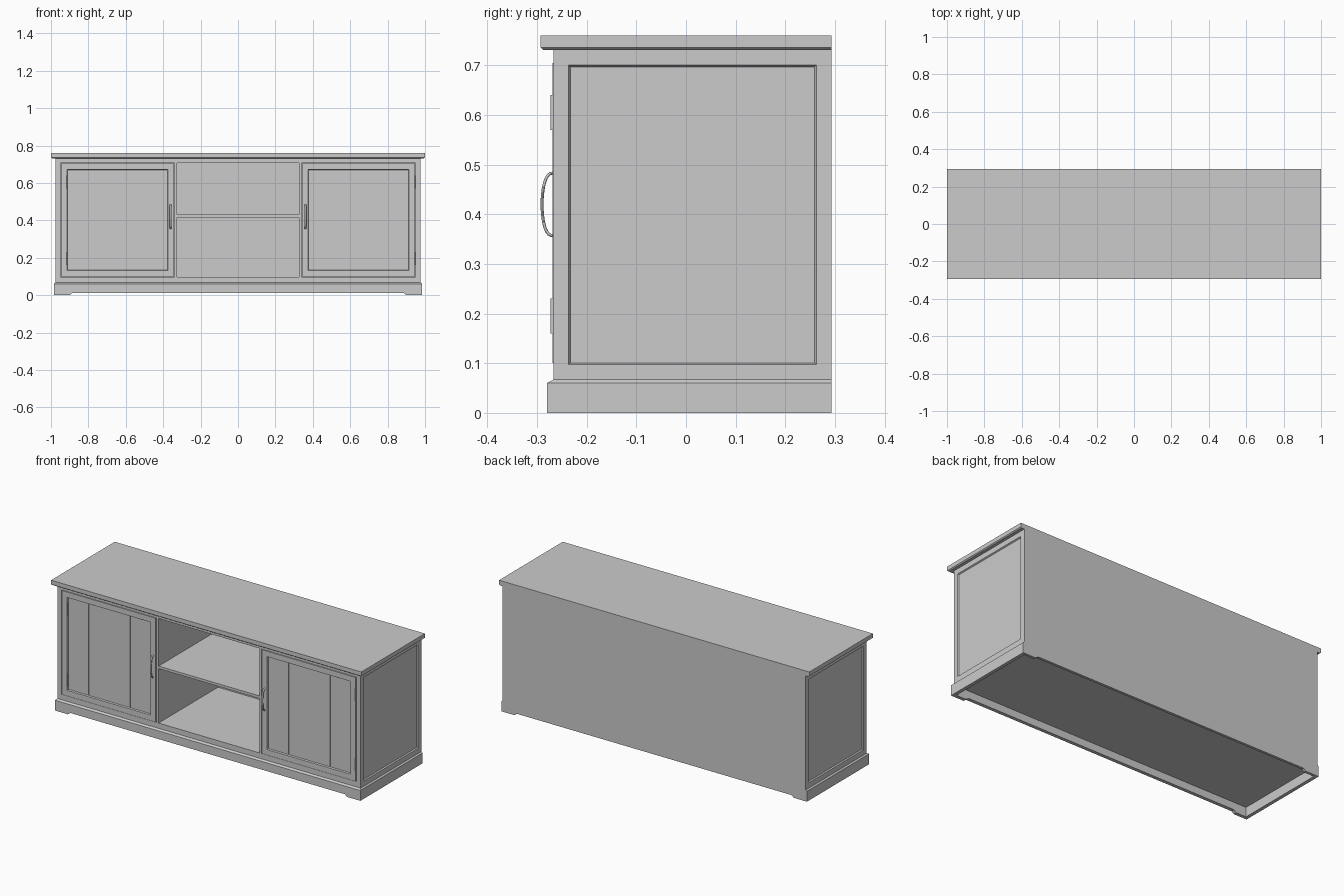
import bpy, bmesh, math
from mathutils import Vector

if "Cube" in bpy.data.objects:
    bpy.data.objects.remove(bpy.data.objects["Cube"])

BACK = 0.293
FRONT = -0.267


def finish(name, bm):
    bmesh.ops.recalc_face_normals(bm, faces=bm.faces)
    mesh = bpy.data.meshes.new(name)
    bm.to_mesh(mesh)
    bm.free()
    obj = bpy.data.objects.new(name, mesh)
    bpy.context.collection.objects.link(obj)
    return obj


def box(name, x, y, z, recess=None):
    """Box from ranges; recess = (normal, frame width, moulding width, depth)."""
    bm = bmesh.new()
    bmesh.ops.create_cube(bm, size=1)
    for v in bm.verts:
        v.co = Vector([(r[0] + r[1]) / 2 + c * abs(r[1] - r[0])
                       for c, r in zip(v.co, (x, y, z))])
    if recess:
        normal, frame, moulding, depth = recess
        bm.normal_update()
        face = max(bm.faces, key=lambda f: f.normal.dot(Vector(normal)))
        bmesh.ops.inset_individual(bm, faces=[face], thickness=frame, use_even_offset=True)
        bmesh.ops.inset_individual(bm, faces=[face], thickness=moulding,
                                   depth=-depth, use_even_offset=True)
    return finish(name, bm)


def stack(name, rings):
    """Solid lofted through rectangles (z, half width, front y) with a flat back."""
    bm = bmesh.new()
    loops = [[bm.verts.new(p) for p in
              ((-hx, yf, z), (hx, yf, z), (hx, BACK, z), (-hx, BACK, z))]
             for z, hx, yf in rings]
    bm.faces.new(loops[0])
    bm.faces.new(loops[-1])
    for a, b in zip(loops, loops[1:]):
        for i in range(4):
            j = (i + 1) % 4
            bm.faces.new((a[i], a[j], b[j], b[i]))
    return finish(name, bm)


def skirt(name, y0, y1):
    """Plinth board with short feet cut at both ends."""
    half = [(0.985, 0.06), (0.985, 0), (0.90, 0), (0.885, 0.012)]
    outline = half + [(-x, z) for x, z in reversed(half)]
    bm = bmesh.new()
    face = bm.faces.new([bm.verts.new((x, y0, z)) for x, z in outline])
    ext = bmesh.ops.extrude_face_region(bm, geom=[face])
    verts = [g for g in ext["geom"] if isinstance(g, bmesh.types.BMVert)]
    bmesh.ops.translate(bm, verts=verts, vec=(0, y1 - y0, 0))
    return finish(name, bm)


def handle(name, x):
    """Bowed pull swept along a half ellipse."""
    curve = bpy.data.curves.new(name, 'CURVE')
    curve.dimensions = '3D'
    curve.bevel_depth = 0.003
    curve.bevel_resolution = 2
    curve.use_fill_caps = True
    spline = curve.splines.new('POLY')
    n = 20
    spline.points.add(n)
    for i, p in enumerate(spline.points):
        a = math.pi * i / n
        p.co = (0, -0.268 - 0.022 * math.sin(a) ** 0.8, 0.42 - 0.063 * math.cos(a), 1)
    obj = bpy.data.objects.new(name, curve)
    obj.location.x = x
    obj.scale.x = 1.8
    bpy.context.collection.objects.link(obj)


def hinge(name, x, z):
    bm = bmesh.new()
    bmesh.ops.create_cone(bm, cap_ends=True, segments=12, radius1=0.004,
                          radius2=0.004, depth=0.07)
    for f in bm.faces:
        f.smooth = len(f.verts) == 4
    obj = finish(name, bm)
    obj.location = (x, -0.269, z)


# Top board with chamfered lower edge
stack("top_board", [(0.731, 0.994, -0.287), (0.736, 1.0, -0.293), (0.76, 1.0, -0.293)])

# Plinth: chamfered cap, front and back skirts, side boards
stack("plinth_cap", [(0.055, 0.984, -0.279), (0.06, 0.985, -0.28), (0.067, 0.977, FRONT)])
skirt("front_skirt", -0.28, -0.26)
skirt("back_skirt", 0.278, BACK)

# Carcass: floor, ceiling, back and centre shelf
box("carcass_floor", (-0.95, 0.95), (FRONT, BACK), (0.067, 0.098))
box("carcass_ceiling", (-0.95, 0.95), (FRONT, BACK), (0.707, 0.731))
box("back_panel", (-0.95, 0.95), (0.28, BACK), (0.098, 0.707))
box("centre_shelf", (-0.325, 0.325), (FRONT, 0.28), (0.415, 0.43))

for s, side in ((-1, "left"), (1, "right")):
    box(f"{side}_plinth_board", (s * 0.965, s * 0.985), (-0.26, 0.278), (0, 0.06))
    # Side panel with recessed field
    box(f"{side}_side_panel", (s * 0.95, s * 0.977), (FRONT, BACK), (0.067, 0.731),
        ((s, 0, 0), 0.03, 0.004, 0.007))
    box(f"{side}_divider", (s * 0.325, s * 0.340), (FRONT, 0.28), (0.098, 0.707))
    # Framed door with three planks in the recess
    box(f"{side}_door", (s * 0.343, s * 0.947), (-0.269, -0.247), (0.1, 0.705),
        ((0, -1, 0), 0.032, 0.003, 0.011))
    joints = [0.378, 0.511, 0.778, 0.911]
    for i, (a, b) in enumerate(zip(joints, joints[1:])):
        box(f"{side}_door_plank_{i + 1}", (s * (a + 0.001), s * (b - 0.001)),
            (-0.262, -0.256), (0.136, 0.669))
    handle(f"{side}_handle", s * 0.36)
    for z, level in ((0.195, "lower"), (0.605, "upper")):
        hinge(f"{side}_{level}_hinge", 0.944 if s > 0 else -0.912, z)
